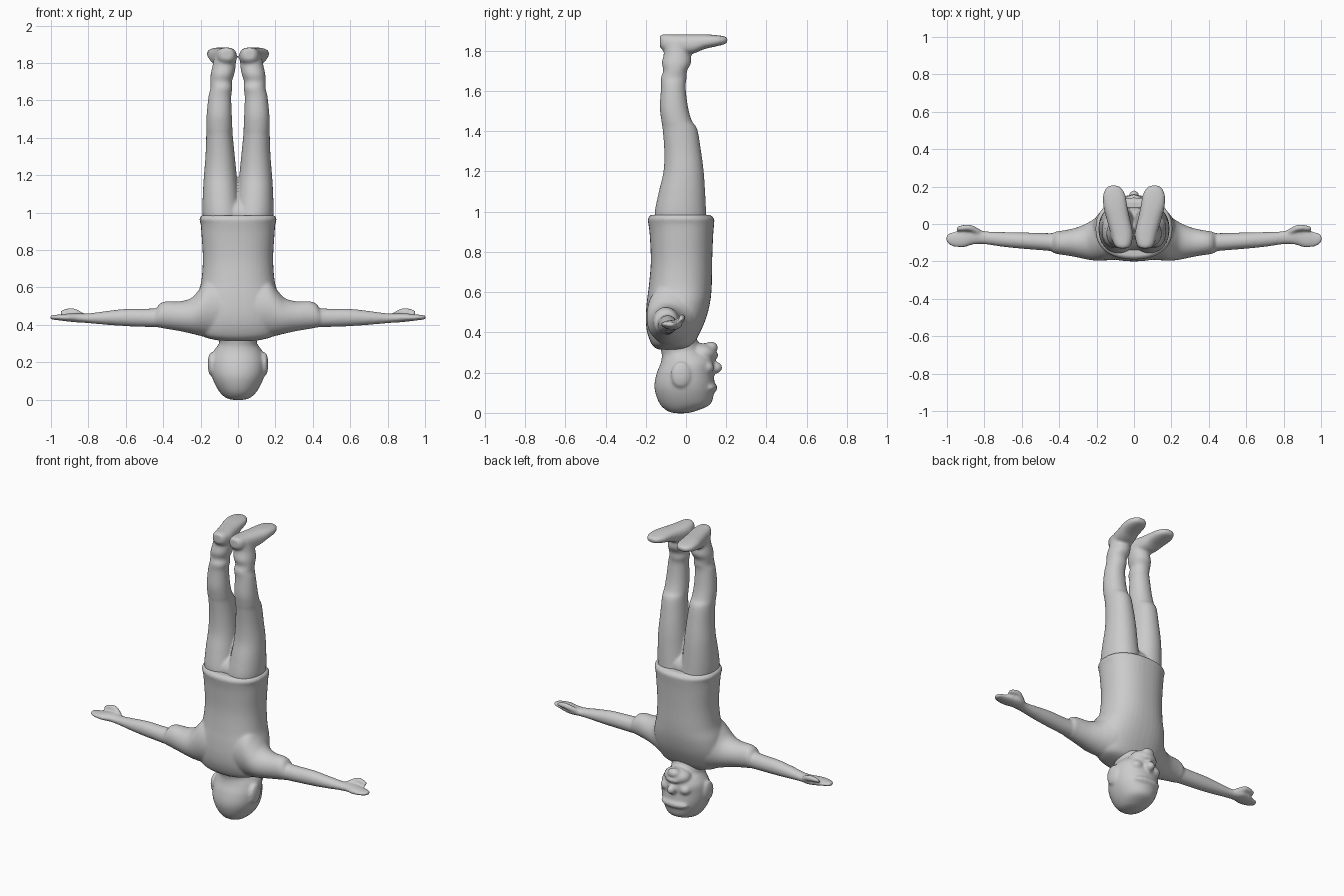
import bpy, bmesh, math
from mathutils import Vector

skin = bpy.data.materials.new("plain grey")
skin.diffuse_color = (0.6, 0.6, 0.6, 1)


def smooth_rows(rows, steps=5):
    """Catmull-Rom interpolation of the cross-section rows."""
    out = []
    for i in range(len(rows) - 1):
        p0, p1 = rows[max(i - 1, 0)], rows[i]
        p2, p3 = rows[i + 1], rows[min(i + 2, len(rows) - 1)]
        for s in range(steps):
            t = s / steps
            out.append([b + 0.5 * t * (c - a + t * (2 * a - 5 * b + 4 * c - d
                        + t * (3 * (b - c) + d - a)))
                        for a, b, c, d in zip(p0, p1, p2, p3)])
    return out + [list(rows[-1])]


def loft(bm, axis, rows, power=2.0, side=1, n=40):
    """Rows are (position, low u, high u, low v, high v) along an axis."""
    rings = []
    for p, u0, u1, v0, v1 in smooth_rows(rows):
        ring = []
        for k in range(n):
            a = 2 * math.pi * k / n
            c, s = math.cos(a), math.sin(a)
            u = (u0 + u1) / 2 + (u1 - u0) / 2 * math.copysign(abs(c) ** (2 / power), c)
            v = (v0 + v1) / 2 + (v1 - v0) / 2 * math.copysign(abs(s) ** (2 / power), s)
            x, y, z = {"z": (u, v, p), "x": (p, u, v), "y": (u, p, v)}[axis]
            ring.append(bm.verts.new((x * side, y, z)))
        rings.append(ring)
    faces = [bm.faces.new(rings[0]), bm.faces.new(rings[-1])]
    for a, b in zip(rings, rings[1:]):
        for k in range(n):
            faces.append(bm.faces.new((a[k], a[(k + 1) % n], b[(k + 1) % n], b[k])))
    bmesh.ops.recalc_face_normals(bm, faces=faces)


def blob(bm, centre, radii):
    res = bmesh.ops.create_icosphere(bm, subdivisions=3, radius=1)
    for v in res["verts"]:
        v.co = Vector(centre) + Vector([a * r for a, r in zip(v.co, radii)])


def finish(bm, name, soften):
    """Fuse the overlapping volumes into one soft skin."""
    me = bpy.data.meshes.new(name)
    bm.to_mesh(me)
    bm.free()
    me.materials.append(skin)
    ob = bpy.data.objects.new(name, me)
    bpy.context.collection.objects.link(ob)
    rm = ob.modifiers.new("fuse", "REMESH")
    rm.mode = "VOXEL"
    rm.voxel_size = 0.008
    rm.use_smooth_shade = True
    sm = ob.modifiers.new("soften", "SMOOTH")
    sm.factor = 0.5
    sm.iterations = soften


# Shirt: torso with a flared hem, and outstretched arms
bm = bmesh.new()
loft(bm, "z", [
    (0.315, -0.10, 0.10, -0.14, 0.00), (0.34, -0.19, 0.19, -0.17, 0.035),
    (0.40, -0.22, 0.22, -0.193, 0.07), (0.47, -0.23, 0.23, -0.20, 0.10),
    (0.55, -0.22, 0.22, -0.195, 0.12), (0.63, -0.197, 0.197, -0.185, 0.128),
    (0.75, -0.188, 0.188, -0.175, 0.13), (0.88, -0.195, 0.195, -0.18, 0.135),
    (0.94, -0.20, 0.20, -0.187, 0.14), (0.965, -0.207, 0.207, -0.19, 0.14),
    (0.985, -0.195, 0.195, -0.175, 0.12)], 2.3)
for side in (1, -1):
    # Sleeve
    loft(bm, "x", [
        (0.08, -0.19, 0.08, 0.325, 0.66), (0.16, -0.195, 0.06, 0.332, 0.645),
        (0.21, -0.195, 0.03, 0.343, 0.585), (0.25, -0.19, 0.005, 0.353, 0.543),
        (0.31, -0.177, -0.02, 0.366, 0.526), (0.38, -0.165, -0.035, 0.378, 0.526),
        (0.415, -0.16, -0.04, 0.384, 0.515), (0.435, -0.152, -0.05, 0.39, 0.49)], 2, side)
    # Forearm and flat hand
    loft(bm, "x", [
        (0.38, -0.15, -0.05, 0.385, 0.49), (0.50, -0.14, -0.048, 0.389, 0.486),
        (0.60, -0.132, -0.045, 0.393, 0.485), (0.70, -0.122, -0.043, 0.40, 0.474),
        (0.80, -0.108, -0.038, 0.409, 0.461), (0.86, -0.11, -0.02, 0.413, 0.462),
        (0.91, -0.125, -0.025, 0.418, 0.46), (0.96, -0.122, -0.04, 0.424, 0.455),
        (0.99, -0.11, -0.05, 0.428, 0.452), (1.003, -0.095, -0.06, 0.43, 0.45)], 2, side)
    # Thumb
    loft(bm, "x", [
        (0.82, -0.06, -0.03, 0.43, 0.46), (0.87, -0.04, -0.005, 0.45, 0.486),
        (0.91, -0.036, -0.004, 0.457, 0.488), (0.95, -0.038, -0.015, 0.454, 0.475)], 2, side)
finish(bm, "shirt_and_arms", 5)

# Trouser legs and shoes
bm = bmesh.new()
for side in (1, -1):
    loft(bm, "z", [
        (0.93, -0.03, 0.182, -0.155, 0.105), (1.00, -0.02, 0.19, -0.155, 0.10),
        (1.10, -0.004, 0.188, -0.135, 0.095), (1.20, 0.007, 0.182, -0.112, 0.088),
        (1.30, 0.017, 0.174, -0.108, 0.075), (1.41, 0.028, 0.17, -0.116, 0.056),
        (1.45, 0.03, 0.17, -0.122, 0.03), (1.52, 0.033, 0.168, -0.13, 0.01),
        (1.62, 0.036, 0.158, -0.124, -0.002), (1.665, 0.03, 0.147, -0.125, 0.003),
        (1.70, 0.033, 0.148, -0.113, 0.005), (1.74, 0.02, 0.146, -0.12, 0.025),
        (1.79, 0.012, 0.135, -0.11, 0.025), (1.85, 0.012, 0.125, -0.115, 0.04)], 2.1, side)
    # Shoe, heel to toe, turned out
    loft(bm, "y", [
        (-0.13, 0.035, 0.085, 1.82, 1.875), (-0.11, 0.015, 0.107, 1.80, 1.882),
        (-0.05, 0.006, 0.125, 1.785, 1.882), (0.03, 0.022, 0.148, 1.785, 1.882),
        (0.09, 0.035, 0.163, 1.808, 1.882), (0.15, 0.045, 0.166, 1.822, 1.878),
        (0.19, 0.065, 0.15, 1.832, 1.872), (0.206, 0.09, 0.13, 1.842, 1.866)], 2.5, side)
# Seat of the trousers
blob(bm, (0, -0.025, 0.99), (0.16, 0.115, 0.09))
finish(bm, "trousers_and_shoes", 5)

# Head: skull, neck, ears and face
bm = bmesh.new()
loft(bm, "z", [
    (-0.002, -0.02, 0.02, -0.05, 0.0), (0.008, -0.062, 0.062, -0.09, 0.045),
    (0.04, -0.098, 0.098, -0.127, 0.118), (0.09, -0.127, 0.127, -0.15, 0.138),
    (0.14, -0.143, 0.143, -0.157, 0.142), (0.20, -0.146, 0.146, -0.145, 0.138),
    (0.25, -0.136, 0.136, -0.125, 0.14), (0.285, -0.112, 0.112, -0.12, 0.125),
    (0.31, -0.10, 0.10, -0.125, 0.08), (0.38, -0.11, 0.11, -0.14, 0.05)], 2.1)
blob(bm, (0, 0.085, 0.295), (0.088, 0.068, 0.052))    # jaw
blob(bm, (0, 0.125, 0.325), (0.042, 0.034, 0.03))     # chin
blob(bm, (0, 0.135, 0.285), (0.048, 0.026, 0.02))     # mouth
blob(bm, (0, 0.145, 0.225), (0.028, 0.036, 0.03))     # nose
blob(bm, (0, 0.115, 0.125), (0.095, 0.042, 0.028))    # brow
for side in (1, -1):
    blob(bm, (0.142 * side, -0.025, 0.19), (0.02, 0.05, 0.065))  # ear
    blob(bm, (0.065 * side, 0.105, 0.225), (0.04, 0.034, 0.032))  # cheek
finish(bm, "head", 6)
